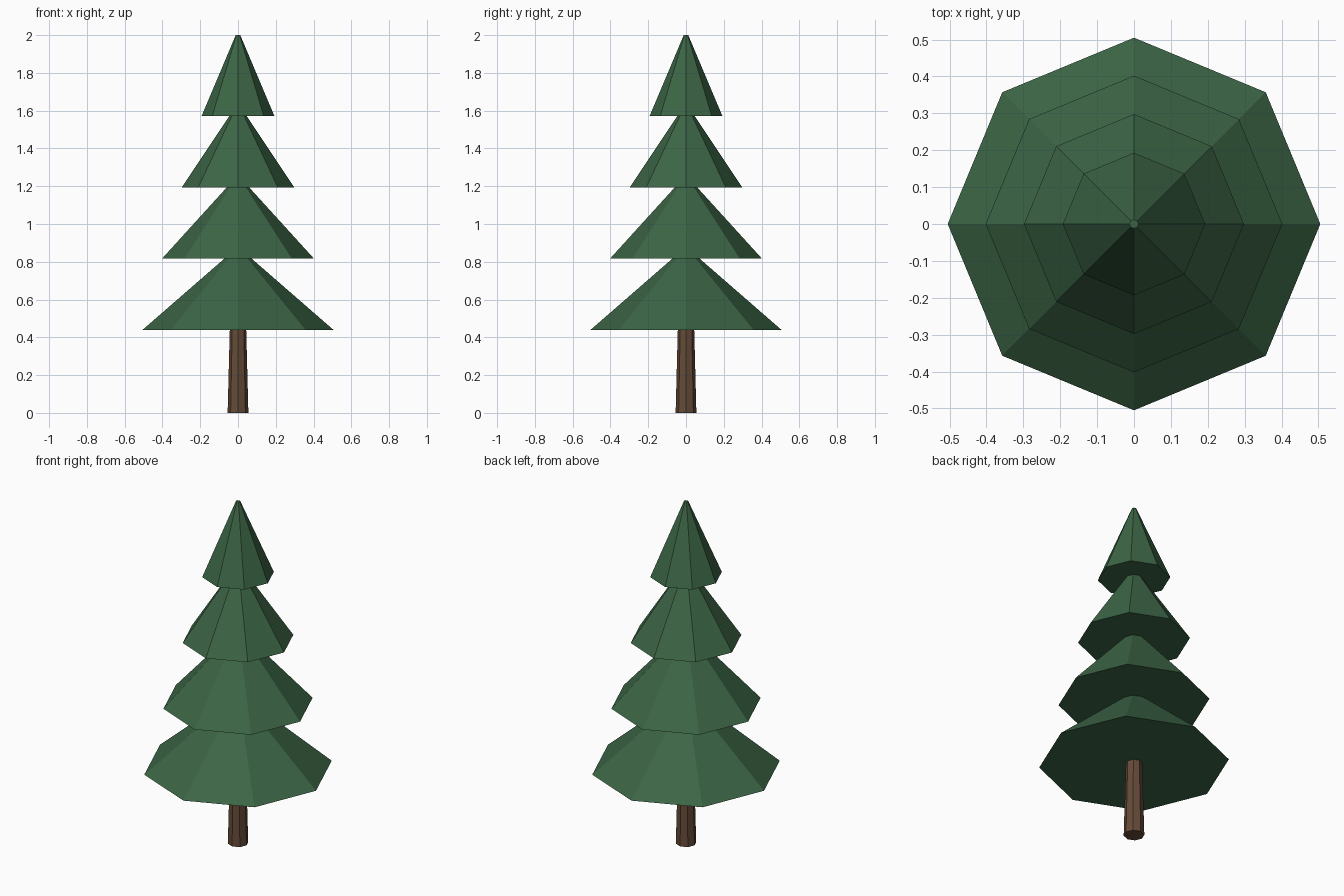
import bpy, math

if "Cube" in bpy.data.objects:
    bpy.data.objects.remove(bpy.data.objects["Cube"])

def material(name, color):
    m = bpy.data.materials.new(name)
    m.diffuse_color = color
    m.use_nodes = True
    m.node_tree.nodes["Principled BSDF"].inputs["Base Color"].default_value = m.diffuse_color
    return m

green = material("needles", (0.045, 0.13, 0.06, 1))
brown = material("bark", (0.13, 0.07, 0.04, 1))

def frustum(name, sides, r1, r2, z1, z2, mat):
    bpy.ops.mesh.primitive_cone_add(vertices=sides, radius1=r1, radius2=r2,
                                    depth=z2 - z1, location=(0, 0, (z1 + z2) / 2))
    ob = bpy.context.object
    ob.name = name
    ob.data.materials.append(mat)
    return ob

# Tapered trunk
frustum("trunk", 8, 0.055, 0.043, 0.0, 0.46, brown)

# Four overlapping octagonal foliage tiers, evenly spaced and shrinking upward
for i, r in enumerate((0.505, 0.402, 0.298, 0.193)):
    z = 0.44 + 0.377 * i
    frustum(f"foliage_tier_{i + 1}", 8, r, 0.012, z, z + 0.429, green)
